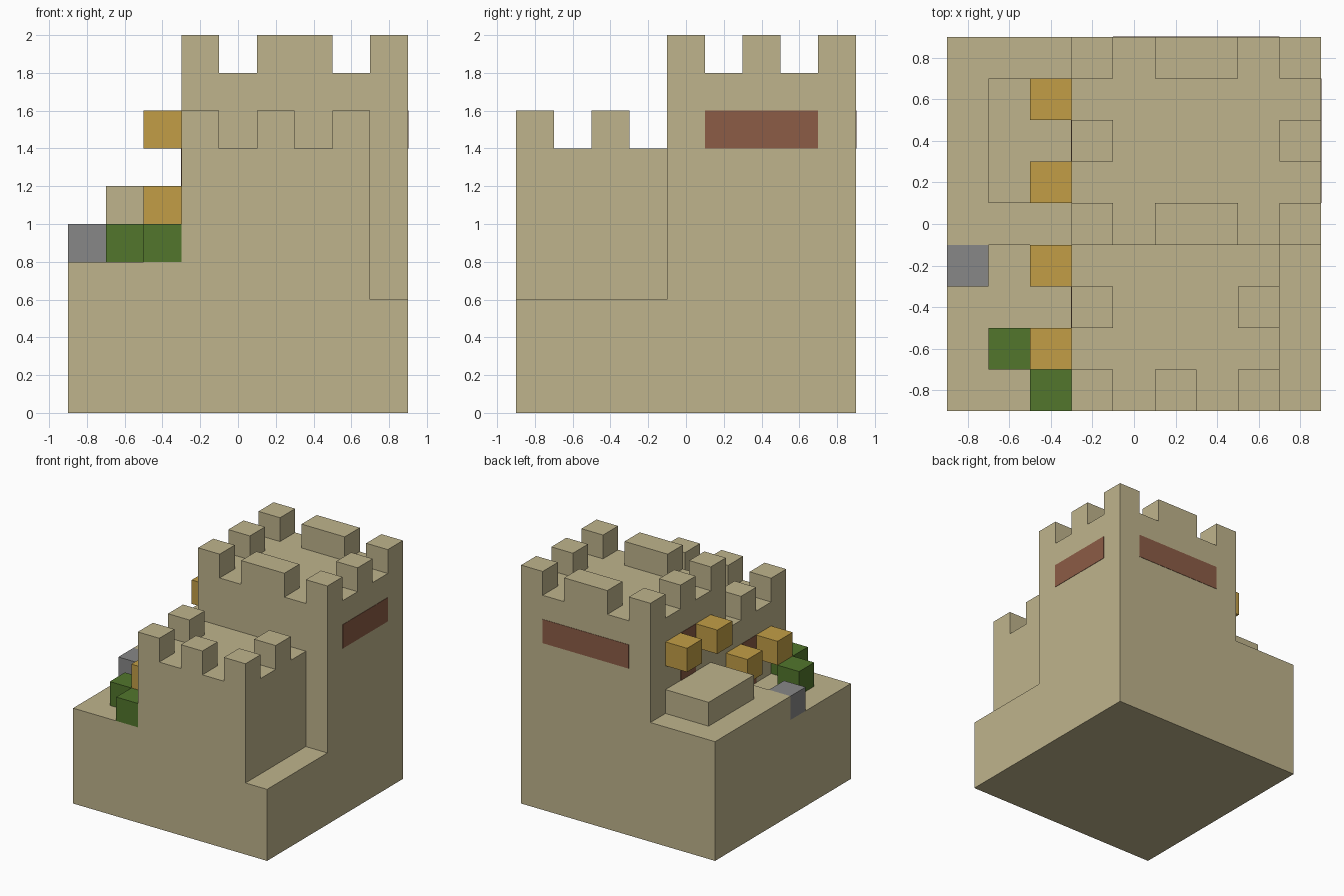
import bpy
import bmesh
from mathutils import Vector

if "Cube" in bpy.data.objects:
    bpy.data.objects.remove(bpy.data.objects["Cube"], do_unlink=True)


def material(name, hex_code):
    def linear(v):
        return v / 12.92 if v <= 0.04045 else ((v + 0.055) / 1.055) ** 2.4
    colour = [linear(c / 255) for c in bytes.fromhex(hex_code)] + [1]
    mat = bpy.data.materials.new(name)
    mat.use_nodes = True
    mat.diffuse_color = colour
    mat.node_tree.nodes["Principled BSDF"].inputs["Base Color"].default_value = colour
    return mat


SAND = material("sandstone", "BFB48C")
GOLD = material("torch_gold", "C29E46")
LEAF = material("leaf_green", "52762C")
GREY = material("stone_grey", "878787")
RED = material("red_clay", "8C5C46")

U = 0.2      # block size
EDGE = 0.9   # half the footprint
THIN = 0.003


def blocks(name, mat, boxes, keep_base=False):
    """One object made of boxes, each given as a low and a high corner."""
    bm = bmesh.new()
    for low, high in boxes:
        low, high = Vector(low), Vector(high)
        made = bmesh.ops.create_cube(bm, size=1)["verts"]
        for v in made:
            v.co = (low + high) / 2 + v.co * (high - low)
        if not keep_base:
            under = [f for f in {f for v in made for f in v.link_faces}
                     if all(abs(v.co.z - low.z) < 1e-5 for v in f.verts)]
            bmesh.ops.delete(bm, geom=under, context="FACES_ONLY")
    mesh = bpy.data.meshes.new(name)
    bm.to_mesh(mesh)
    bm.free()
    mesh.materials.append(mat)
    obj = bpy.data.objects.new(name, mesh)
    bpy.context.collection.objects.link(obj)
    return obj


def cube_at(x, y, z, width=U):
    return (x, y, z), (x + width, y + U, z + U)


# Ground storey, the two terraces and the two keeps
blocks("foundation", SAND, [((-EDGE, -EDGE, 0), (EDGE, EDGE, 0.6))], keep_base=True)
blocks("front_terrace", SAND, [((-EDGE, -EDGE, 0.6), (-0.3, -0.1, 0.8))])
blocks("back_terrace", SAND, [((-EDGE, -0.1, 0.6), (-0.3, EDGE, 1.0))])
blocks("front_keep", SAND, [((-0.3, -EDGE, 0.6), (0.7, -0.1, 1.4))])
blocks("back_keep", SAND, [((-0.3, -0.1, 0.6), (EDGE, EDGE, 1.8))])
blocks("door_platform", SAND, [((-0.7, 0.1, 1.0), (-0.3, 0.7, 1.2))])

# Battlements
blocks("front_battlements", SAND,
       [cube_at(x, -0.9, 1.4) for x in (-0.3, 0.1, 0.5)]
       + [cube_at(x, -0.5, 1.4) for x in (-0.3, 0.5)])
blocks("back_battlements", SAND,
       [cube_at(x, y, 1.8) for x in (-0.3, 0.7) for y in (-0.1, 0.3, 0.7)]
       + [cube_at(0.1, y, 1.8, 2 * U) for y in (-0.1, 0.7)])

# A door with a torch on each side, for each keep
for label, y, floor in (("front", -0.5, 0.8), ("back", 0.3, 1.2)):
    blocks(label + "_door", RED,
           [((-0.3 - THIN, y, floor), (-0.3, y + U, floor + 2 * U))], keep_base=True)
    blocks(label + "_torches", GOLD,
           [cube_at(-0.5, y + side * U, floor + U) for side in (-1, 1)], keep_base=True)

# Bushes and step
blocks("bushes", LEAF, [cube_at(-0.7, -0.7, 0.8), cube_at(-0.5, -0.9, 0.8)])
blocks("step", GREY, [cube_at(-0.9, -0.3, 0.8)])

# Wall bands
blocks("left_band", RED, [((EDGE, 0.1, 1.4), (EDGE + THIN, 0.7, 1.6))], keep_base=True)
blocks("back_band", RED, [((-0.1, EDGE, 1.4), (0.7, EDGE + THIN, 1.6))], keep_base=True)
